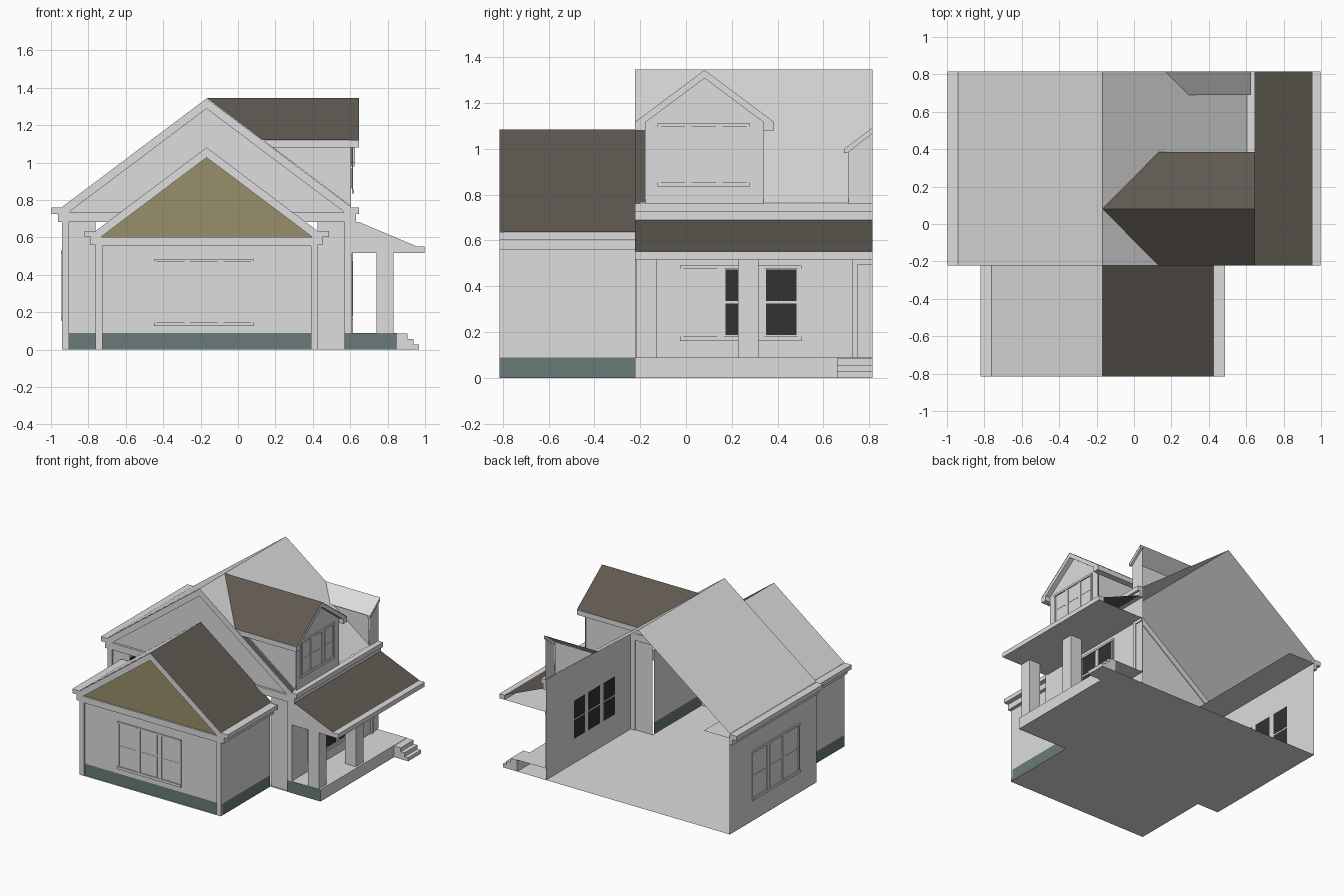
import bpy, bmesh
from mathutils import Vector

if "Cube" in bpy.data.objects:
    bpy.data.objects.remove(bpy.data.objects["Cube"])


def material(name, srgb):
    m = bpy.data.materials.new(name)
    m.diffuse_color = [((c / 255 + 0.055) / 1.055) ** 2.4 for c in srgb] + [1]
    m.use_nodes = True
    m.node_tree.nodes["Principled BSDF"].inputs["Base Color"].default_value = m.diffuse_color
    return m


WHITE = material("off white", (221, 221, 221))
BROWN = material("roof brown", (95, 89, 81))
TEAL = material("plinth teal", (106, 124, 121))
OLIVE = material("gable olive", (152, 143, 107))
GLASS = material("dark glass", (50, 50, 50))

RX = -0.168                  # x of the main and garage ridges
Y0, YM, YB = -0.815, -0.222, 0.815   # garage front, main front, open back


def finish(name, bm, mat):
    me = bpy.data.meshes.new(name)
    bm.to_mesh(me)
    bm.free()
    me.materials.append(mat)
    ob = bpy.data.objects.new(name, me)
    bpy.context.collection.objects.link(ob)
    return ob


def sheet(name, pts, mat, out):
    """Single flat face whose normal points towards out."""
    bm = bmesh.new()
    f = bm.faces.new([bm.verts.new(p) for p in pts])
    f.normal_update()
    if f.normal.dot(Vector(out)) < 0:
        f.normal_flip()
    finish(name, bm, mat)


def prism(name, profile, axis, a, b, mat):
    """Closed solid: (u, z) profile swept along x or y."""
    bm = bmesh.new()
    at = (lambda u, z, d: (d, u, z)) if axis == 'x' else (lambda u, z, d: (u, d, z))
    lo = [bm.verts.new(at(u, z, a)) for u, z in profile]
    hi = [bm.verts.new(at(u, z, b)) for u, z in profile]
    bm.faces.new(lo)
    bm.faces.new(hi)
    n = len(lo)
    for i in range(n):
        bm.faces.new((lo[i], lo[(i + 1) % n], hi[(i + 1) % n], hi[i]))
    bmesh.ops.recalc_face_normals(bm, faces=bm.faces)
    finish(name, bm, mat)


def box(name, x0, x1, y0, y1, z0, z1, mat=WHITE):
    prism(name, [(x0, z0), (x1, z0), (x1, z1), (x0, z1)], 'y', y0, y1, mat)


def wall_x(name, x, y0, y1, z0, z1, side, mat=WHITE):
    sheet(name, [(x, y0, z0), (x, y1, z0), (x, y1, z1), (x, y0, z1)], mat, (side, 0, 0))


def wall_y(name, y, x0, x1, z0, z1, mat=WHITE):
    sheet(name, [(x0, y, z0), (x1, y, z0), (x1, y, z1), (x0, y, z1)], mat, (0, -1, 0))


def flat(name, x0, x1, y0, y1, z, up=1, mat=WHITE):
    sheet(name, [(x0, y0, z), (x1, y0, z), (x1, y1, z), (x0, y1, z)], mat, (0, 0, up))


def chevron(name, c, half, top, eave, t, axis, a, b):
    prism(name, [(c - half, eave), (c, top), (c + half, eave), (c + half, eave - t),
                 (c, top - t), (c - half, eave - t)], axis, a, b, WHITE)


def window(name, axis, wall, side, u0, u1, z0, z1, outer):
    """Three-light window; outer lists the pane materials outside, inside is dark."""
    def slab(part, ua, ub, za, zb, d0, d1, mat):
        d = sorted((wall + side * d0, wall + side * d1))
        if axis == 'x':
            box(name + part, d[0], d[1], ua, ub, za, zb, mat)
        else:
            box(name + part, ua, ub, d[0], d[1], za, zb, mat)
    w, g = (u1 - u0) / 3, 0.022
    for i, mat in enumerate(outer):
        a, b = u0 + i * w + g, u0 + (i + 1) * w - g
        zm = (z0 + z1) / 2
        for za, zb in ((z0 + 0.012, zm - 0.006), (zm + 0.006, z1 - 0.012)):
            slab("_pane_outside", a, b, za, zb, 0.001, 0.003, mat)
            slab("_pane_inside", a, b, za, zb, -0.003, -0.001, GLASS)
        if mat is GLASS:
            slab("_meeting_rail", a, b, zm - 0.006, zm + 0.006, 0, 0.006, WHITE)
    for i in range(4):
        u = u0 + i * w
        slab("_upright", max(u0, u - 0.015), min(u1, u + 0.015), z0, z1, 0, 0.006, WHITE)
    slab("_header", u0, u1, z1 - 0.01, z1 + 0.005, 0, 0.009, WHITE)
    slab("_sill", u0, u1, z0 - 0.015, z0 + 0.005, 0, 0.009, WHITE)


# Floors
flat("main_floor", -0.94, 0.85, YM, YB, 0)
flat("garage_floor", -0.762, 0.426, Y0, YM, 0)

# Main house walls
wall_x("main_left_wall", -0.938, YM, YB, 0, 0.725, -1)
wall_x("main_right_wall", 0.605, YM, YB, 0, 0.725, 1)
wall_y("main_front_wall_left", -0.208, -0.938, -0.762, 0.088, 0.683)
wall_y("main_front_plinth_left", -0.208, -0.938, -0.762, 0, 0.088, TEAL)
wall_y("main_front_wall_right", -0.208, 0.426, 0.605, 0, 0.683)
sheet("main_gable", [(-0.938, -0.205, 0.683), (0.605, -0.205, 0.683), (0.605, -0.205, 0.75),
                     (RX, -0.205, 1.335), (-0.938, -0.205, 0.75)], WHITE, (0, -1, 0))
box("main_left_corner_post", -0.94, -0.904, YM, -0.2, 0, 0.683)
box("main_right_corner_post", 0.57, 0.609, YM, -0.2, 0, 0.683)
box("main_gable_band", -0.938, 0.605, YM, -0.2, 0.683, 0.735)
chevron("main_rake_trim", RX, 0.772, 1.343, 0.763, 0.055, 'y', YM, -0.2)

# Main roof and gutters
sheet("main_roof_left", [(RX, YM, 1.345), (RX, YB, 1.345), (-0.94, YB, 0.765), (-0.94, YM, 0.765)],
      WHITE, (0, 0, 1))


def mz(x):
    return 1.345 - 0.75 * (x - RX)


sheet("main_roof_right", [(x, y, mz(x)) for x, y in
      ((RX, YM), (0.13, YM), (0.13, -0.18), (0.605, -0.18), (0.605, YB), (RX, YB))], WHITE, (0, 0, 1))
sheet("main_roof_front_strip", [(x, y, mz(x)) for x, y in
      ((0.13, YM), (0.605, YM), (0.605, -0.18), (0.13, -0.18))], BROWN, (0, 0, 1))
box("main_left_gutter", -0.997, -0.938, YM, YB, 0.725, 0.76)
box("main_left_fascia", -0.963, -0.938, YM, YB, 0.683, 0.725)
box("main_right_gutter", 0.605, 0.648, YM, YB, 0.725, 0.76)
box("main_right_fascia", 0.605, 0.63, YM, YB, 0.683, 0.725)
flat("left_inner_soffit", -0.938, -0.72, -0.2, YB, 0.73, -1)
window("left_window", 'x', -0.938, -1, -0.02, 0.55, 0.17, 0.525, [WHITE] * 3)
window("porch_window", 'x', 0.605, 1, -0.027, 0.505, 0.175, 0.485, [WHITE, GLASS, GLASS])

# Garage wing
for x, s, n in ((-0.762, -1, "left"), (0.426, 1, "right")):
    wall_x(f"garage_{n}_wall", x, Y0, YM, 0.088, 0.635, s)
    wall_x(f"garage_{n}_plinth", x, Y0, YM, 0, 0.088, s, TEAL)
    xs = sorted((x, x - s * 0.037))
    box(f"garage_{n}_corner_post", xs[0], xs[1], Y0, -0.797, 0, 0.56)
    xs = sorted((x, x + s * 0.06))
    box(f"garage_{n}_gutter", xs[0], xs[1], Y0, YM, 0.603, 0.635)
    xs = sorted((x, x + s * 0.026))
    box(f"garage_{n}_fascia", xs[0], xs[1], Y0, YM, 0.56, 0.603)
    sheet(f"garage_roof_{n}", [(RX, Y0, 1.083), (RX, -0.206, 1.083), (x, -0.206, 0.636), (x, Y0, 0.636)],
          BROWN if s > 0 else WHITE, (0, 0, 1))
wall_y("garage_front_wall", -0.802, -0.762, 0.426, 0.088, 0.603)
wall_y("garage_front_plinth", -0.802, -0.762, 0.426, 0, 0.088, TEAL)
box("garage_gable_band", -0.762, 0.426, Y0, -0.797, 0.555, 0.603)
sheet("garage_gable", [(-0.74, -0.803, 0.603), (0.404, -0.803, 0.603), (RX, -0.803, 1.04)],
      OLIVE, (0, -1, 0))
chevron("garage_rake_trim", RX, 0.594, 1.081, 0.634, 0.054, 'y', Y0, -0.799)
window("garage_window", 'y', -0.802, -1, -0.45, 0.085, 0.14, 0.48, [WHITE] * 3)

# Large dormer
DY = 0.081
for s, n in ((-1, "front"), (1, "back")):
    e = DY + s * 0.303
    w = DY + s * 0.257
    sheet(f"dormer_roof_{n}", [(RX, DY, 1.346), (0.648, DY, 1.346), (0.648, e, 1.12), (0.132, e, 1.12)],
          BROWN, (0, 0, 1))
    sheet(f"dormer_{n}_wall", [(0.16, w, 1.1), (0.605, w, 1.1), (0.605, w, 0.765)], WHITE, (0, s, 0))
    ys = sorted((w, e))
    prism(f"dormer_{n}_eave", [(0.187, 1.08), (0.648, 1.08), (0.648, 1.118), (0.136, 1.118)],
          'y', ys[0], ys[1], WHITE)
sheet("dormer_face", [(0.61, DY - 0.257, 0.755), (0.61, DY + 0.257, 0.755), (0.61, DY + 0.257, 1.14),
                      (0.61, DY, 1.335), (0.61, DY - 0.257, 1.14)], WHITE, (1, 0, 0))
chevron("dormer_rake_trim", DY, 0.302, 1.344, 1.118, 0.036, 'x', 0.605, 0.647)
window("dormer_window", 'x', 0.61, 1, -0.125, 0.28, 0.85, 1.105, [WHITE] * 3)

# Small dormer, cut off by the open back
sheet("small_dormer_roof", [(0.292, 0.69, 1.0), (0.625, 0.69, 1.0), (0.625, YB, 1.094), (0.167, YB, 1.094)],
      WHITE, (0, 0, 1))
sheet("small_dormer_side", [(0.28, 0.71, 1.01), (0.605, 0.71, 1.01), (0.605, 0.71, 0.765)], WHITE, (0, -1, 0))
sheet("small_dormer_face", [(0.608, 0.71, 0.76), (0.608, YB, 0.76), (0.608, YB, 1.09), (0.608, 0.71, 1.01)],
      WHITE, (1, 0, 0))
prism("small_dormer_rake", [(0.69, 0.98), (0.69, 0.999), (YB, 1.093), (YB, 1.068), (0.71, 0.985)],
      'x', 0.605, 0.624, WHITE)

# Porch base and steps
flat("porch_floor", 0.605, 0.848, YM, YB, 0.088)
wall_x("porch_base_side", 0.848, YM, YB, 0, 0.088, 1)
wall_y("porch_base_front", YM - 0.001, 0.57, 0.848, 0, 0.088, TEAL)
for i, (x, z) in enumerate(((0.905, 0.085), (0.937, 0.056), (0.968, 0.027))):
    box(f"porch_step_{i + 1}", 0.848, x, 0.66, YB, 0, z)

# Porch posts and door frame
for i, y in enumerate((-0.218, 0.226)):
    box(f"porch_post_{i + 1}", 0.74, 0.832, y, y + 0.09, 0.088, 0.517)
box("door_jamb", 0.605, 0.616, 0.726, 0.748, 0.088, 0.517)
box("door_header", 0.605, 0.616, 0.748, YB, 0.495, 0.517)
box("door_panel", 0.605, 0.609, 0.748, YB, 0.1, 0.495)

# Porch roof, hollow and open at the back
sheet("porch_roof", [(0.61, YM, 0.697), (0.955, YM, 0.552), (0.955, YB, 0.552), (0.61, YB, 0.697)],
      BROWN, (0, 0, 1))
sheet("porch_roof_end", [(0.605, YM, 0.517), (0.96, YM, 0.517), (0.955, YM, 0.552), (0.645, YM, 0.683),
                         (0.605, YM, 0.683)], WHITE, (0, -1, 0))
flat("porch_soffit", 0.605, 0.955, YM, YB, 0.517, -1)
box("porch_gutter", 0.953, 0.998, YM, YB, 0.517, 0.551)
